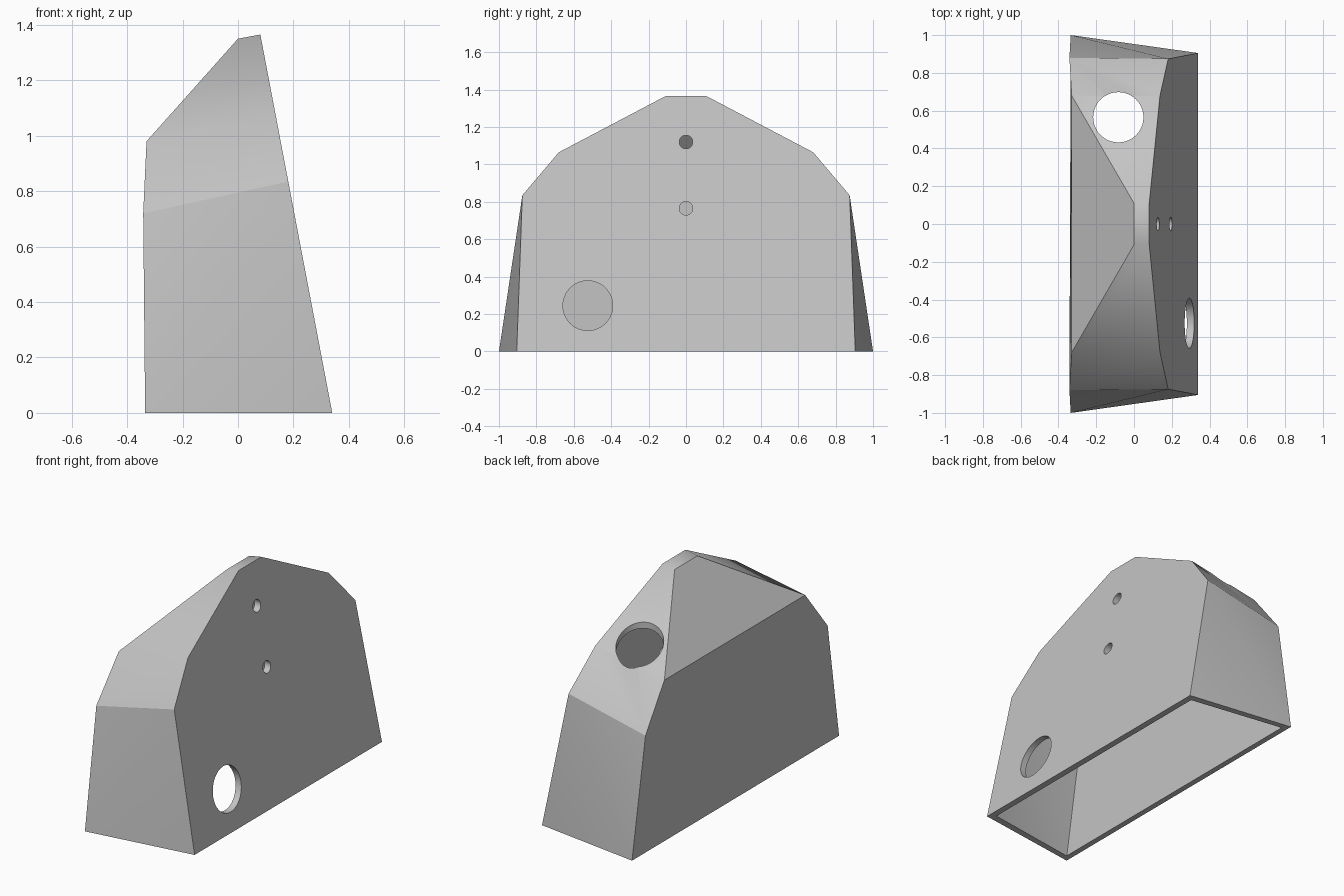
import bpy
import math
from mathutils import Vector

cube = bpy.data.objects.get("Cube")
if cube:
    bpy.data.objects.remove(cube)

# One grey for the whole housing
GREY = (0.55, 0.55, 0.55, 1)
grey = bpy.data.materials.new("light_grey")
grey.use_nodes = True
grey.diffuse_color = GREY
grey.node_tree.nodes["Principled BSDF"].inputs["Base Color"].default_value = GREY

# Half outlines from the base up: (y, z) of the sloped plate, (x, y, z) of the opposite wall
PLATE = [(0.905, 0), (0.875, 0.835), (0.68, 1.065), (0.11, 1.365)]
WALL = [(-0.335, 1.0, 0), (-0.342, 0.88, 0.72), (-0.33, 0.68, 0.98), (0.0, 0.11, 1.35)]


def plate_x(z):
    return 0.34 - 0.19 * z


def mirrored(half):
    """Full outline running from the +y base over the top to the -y base."""
    return half + [Vector((p.x, -p.y, p.z)) for p in reversed(half)]


def housing_body(name, wall=0.0):
    """Closed loft between the two outlines, drawn in by the wall thickness."""
    sy, sz = 1 - wall * 1.15, 1 - wall * 0.75
    drop = -0.02 if wall else 0.0
    plate = [Vector((plate_x(z) - wall, y * sy, z * sz or drop)) for y, z in PLATE]
    back = [Vector((x + wall, y * sy, z * sz or drop)) for x, y, z in WALL]
    a, b = mirrored(plate), mirrored(back)
    n = len(a)
    last = n - 1
    faces = [tuple(range(n)),
             (n + last, n + last - 1, n + 1, n),                       # upright wall
             (0, last, n + last, n)]                                   # base
    faces[1] = (n, n + last, n + last - 1, n + last - 2, n + 2, n + 1)
    faces.append((n + 2, n + last - 2, n + last - 3, n + 3))           # leaning wall
    for i in range(last):
        j = i + 1
        if i < n // 2:
            faces += [(i, n + i, j), (j, n + i, n + j)]
        else:
            faces += [(i, n + j, j), (i, n + i, n + j)]
    mesh = bpy.data.meshes.new(name)
    mesh.from_pydata(a + b, [], faces)
    obj = bpy.data.objects.new(name, mesh)
    bpy.context.collection.objects.link(obj)
    # Consistent outward normals
    bpy.ops.object.select_all(action="DESELECT")
    bpy.context.view_layer.objects.active = obj
    obj.select_set(True)
    bpy.ops.object.mode_set(mode="EDIT")
    bpy.ops.mesh.select_all(action="SELECT")
    bpy.ops.mesh.normals_make_consistent(inside=False)
    bpy.ops.object.mode_set(mode="OBJECT")
    mesh.materials.append(grey)
    return obj


def drill(name, location, radius, depth, along_x=False):
    bpy.ops.mesh.primitive_cylinder_add(
        vertices=48, radius=radius, depth=depth, location=location,
        rotation=(0, math.pi / 2 if along_x else 0, 0))
    obj = bpy.context.object
    obj.name = name
    obj.data.materials.append(grey)
    return obj


housing = housing_body("housing")

# Hollow interior, round side opening, two screw holes, top opening
cutters = [housing_body("interior_cutter", 0.035),
           drill("port_cutter", (plate_x(0.245), -0.525, 0.245), 0.133, 0.25, True),
           drill("top_port_cutter", (-0.083, 0.565, 1.1), 0.133, 0.8)]
for z in (0.765, 1.12):
    cutters.append(drill("screw_hole_cutter", (plate_x(z), 0, z), 0.036, 0.12, True))

bpy.ops.object.select_all(action="DESELECT")
bpy.context.view_layer.objects.active = housing
housing.select_set(True)
for cutter in cutters:
    cutter.hide_render = True
    mod = housing.modifiers.new("cut", "BOOLEAN")
    mod.operation = "DIFFERENCE"
    mod.solver = "EXACT"
    mod.object = cutter
    bpy.ops.object.modifier_apply(modifier=mod.name)
for cutter in cutters:
    bpy.data.objects.remove(cutter)

bpy.ops.object.shade_smooth_by_angle(angle=math.radians(30))
